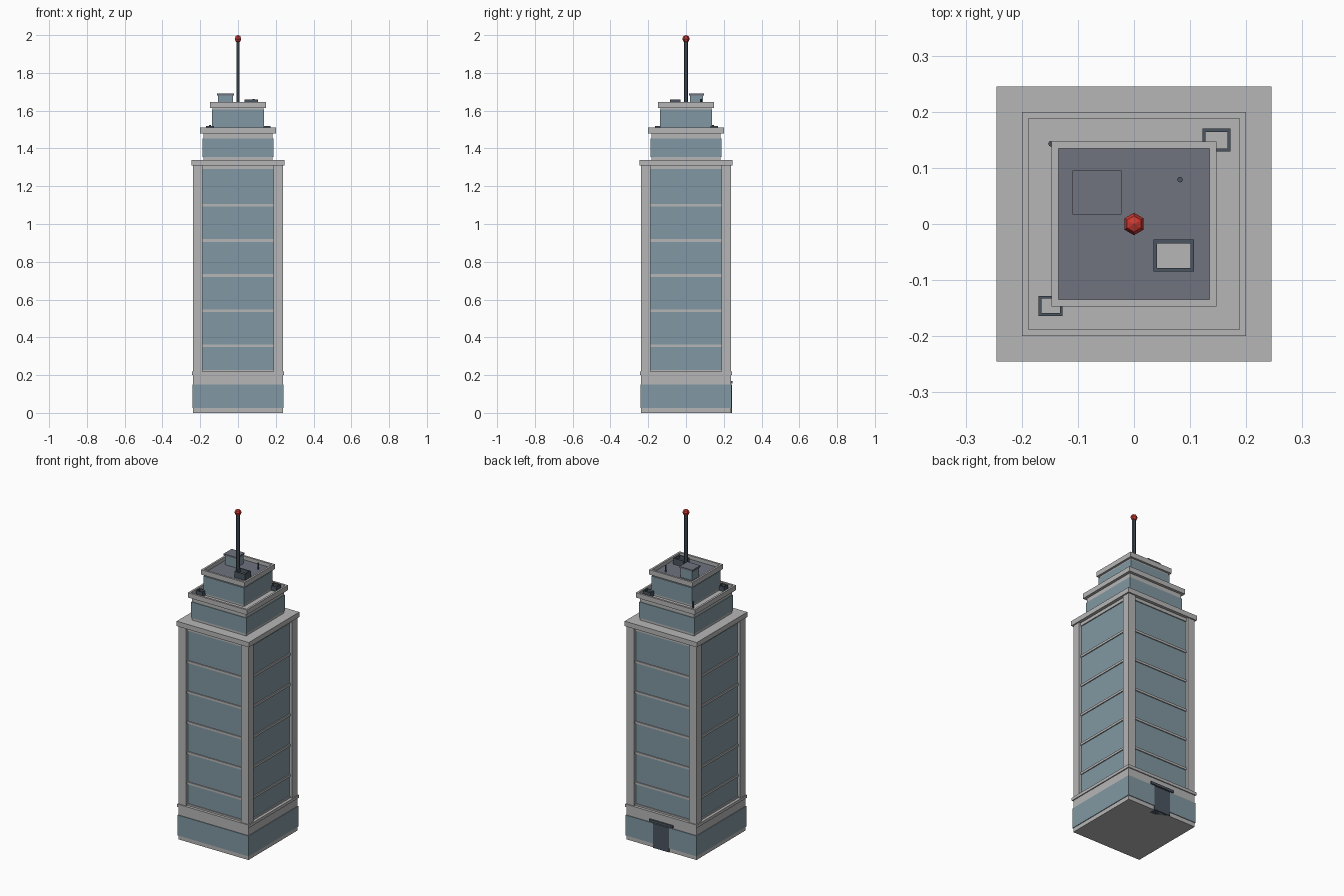
import bpy, bmesh

cube = bpy.data.objects.get("Cube")
if cube:
    bpy.data.objects.remove(cube, do_unlink=True)


def material(name, rgb):
    m = bpy.data.materials.new(name)
    m.use_nodes = True
    m.diffuse_color = (*rgb, 1)
    m.node_tree.nodes["Principled BSDF"].inputs["Base Color"].default_value = (*rgb, 1)
    return m


CONCRETE = material("pale concrete", (0.47, 0.47, 0.47))
GLASS = material("blue glass", (0.22, 0.31, 0.36))
ROOF = material("slate roof", (0.16, 0.17, 0.21))
METAL = material("dark metal", (0.07, 0.09, 0.115))
RED = material("beacon red", (0.6, 0.04, 0.03))


def finish(name, bm, *mats):
    mesh = bpy.data.meshes.new(name)
    bm.to_mesh(mesh)
    bm.free()
    for m in mats:
        mesh.materials.append(m)
    ob = bpy.data.objects.new(name, mesh)
    bpy.context.collection.objects.link(ob)
    return ob


def make_box(x0, x1, y0, y1, z0, z1):
    bm = bmesh.new()
    bmesh.ops.create_cube(bm, size=1)
    for v in bm.verts:
        v.co.x = x1 if v.co.x > 0 else x0
        v.co.y = y1 if v.co.y > 0 else y0
        v.co.z = z1 if v.co.z > 0 else z0
    return bm


def box(name, x0, x1, y0, y1, z0, z1, mat):
    return finish(name, make_box(x0, x1, y0, y1, z0, z1), mat)


def block(name, r, z0, z1, mat):
    """Square slab centred on the tower axis."""
    return box(name, -r, r, -r, r, z0, z1, mat)


def tray(name, x0, x1, y0, y1, z0, z1, rim, depth, mat, floor_mat):
    """Box whose top is sunk inside a rim, with its own floor colour."""
    bm = make_box(x0, x1, y0, y1, z0, z1)
    bm.normal_update()
    top = max(bm.faces, key=lambda f: f.calc_center_median().z)
    bmesh.ops.inset_region(bm, faces=[top], thickness=rim)
    floor = bmesh.ops.extrude_discrete_faces(bm, faces=[top])["faces"][0]
    for v in floor.verts:
        v.co.z -= depth
    floor.material_index = 1
    return finish(name, bm, mat, floor_mat)


def rod(name, x, y, z0, z1, r, mat, sides=8):
    bm = bmesh.new()
    bmesh.ops.create_cone(bm, cap_ends=True, segments=sides, radius1=r, radius2=r, depth=z1 - z0)
    bmesh.ops.translate(bm, verts=bm.verts, vec=(x, y, (z0 + z1) / 2))
    return finish(name, bm, mat)


# Street level base
block("base_wall", 0.237, 0, 0.2, CONCRETE)
block("base_glass", 0.241, 0.025, 0.15, GLASS)
block("base_cornice", 0.243, 0.2, 0.218, CONCRETE)
box("door", -0.055, 0.055, 0.2, 0.243, 0, 0.15, METAL)
box("door_canopy", -0.08, 0.08, 0.2, 0.245, 0.155, 0.17, METAL)

# Main shaft: recessed glass, floor bands and corner piers
block("shaft_glass", 0.22, 0.218, 1.31, GLASS)
for i in range(5):
    z = 0.355 + 0.186 * i
    block("floor_band", 0.226, z - 0.007, z + 0.007, CONCRETE)
block("shaft_bottom_band", 0.226, 0.218, 0.228, CONCRETE)
block("shaft_top_band", 0.226, 1.29, 1.31, CONCRETE)
for sx in (-1, 1):
    for sy in (-1, 1):
        xs = sorted((sx * 0.187, sx * 0.237))
        ys = sorted((sy * 0.187, sy * 0.237))
        box("corner_pier", *xs, *ys, 0.218, 1.31, CONCRETE)
block("shaft_cornice", 0.245, 1.31, 1.34, CONCRETE)

# Middle setback
block("middle_wall", 0.183, 1.34, 1.48, CONCRETE)
block("middle_glass", 0.187, 1.355, 1.452, GLASS)
tray("middle_parapet", -0.2, 0.2, -0.2, 0.2, 1.48, 1.51, 0.017, 0.022, CONCRETE, CONCRETE)

# Upper setback
block("upper_wall", 0.134, 1.488, 1.62, CONCRETE)
block("upper_glass", 0.138, 1.5, 1.605, GLASS)
tray("upper_parapet", -0.147, 0.147, -0.147, 0.147, 1.615, 1.645, 0.017, 0.022, CONCRETE, ROOF)

# Roof equipment
box("stair_house", -0.105, -0.027, 0.022, 0.09, 1.62, 1.68, GLASS)
box("stair_house_cap", -0.11, -0.022, 0.017, 0.095, 1.68, 1.69, ROOF)
tray("roof_vent_unit", 0.035, 0.107, -0.085, -0.028, 1.62, 1.66, 0.009, 0.022, METAL, CONCRETE)
tray("left_vent_unit", 0.122, 0.172, 0.129, 0.17, 1.485, 1.518, 0.008, 0.015, METAL, CONCRETE)
tray("right_vent_unit", -0.17, -0.127, -0.164, -0.128, 1.485, 1.518, 0.007, 0.015, METAL, CONCRETE)
rod("upper_vent_pipe", 0.082, 0.079, 1.62, 1.662, 0.005, METAL)
rod("middle_vent_pipe", -0.148, 0.143, 1.485, 1.525, 0.005, METAL)

# Mast and beacon
rod("mast", 0, 0, 1.62, 1.975, 0.01, METAL, 6)
bm = bmesh.new()
bmesh.ops.create_uvsphere(bm, u_segments=6, v_segments=4, radius=0.02)
bmesh.ops.translate(bm, verts=bm.verts, vec=(0, 0, 1.98))
finish("beacon", bm, RED)
